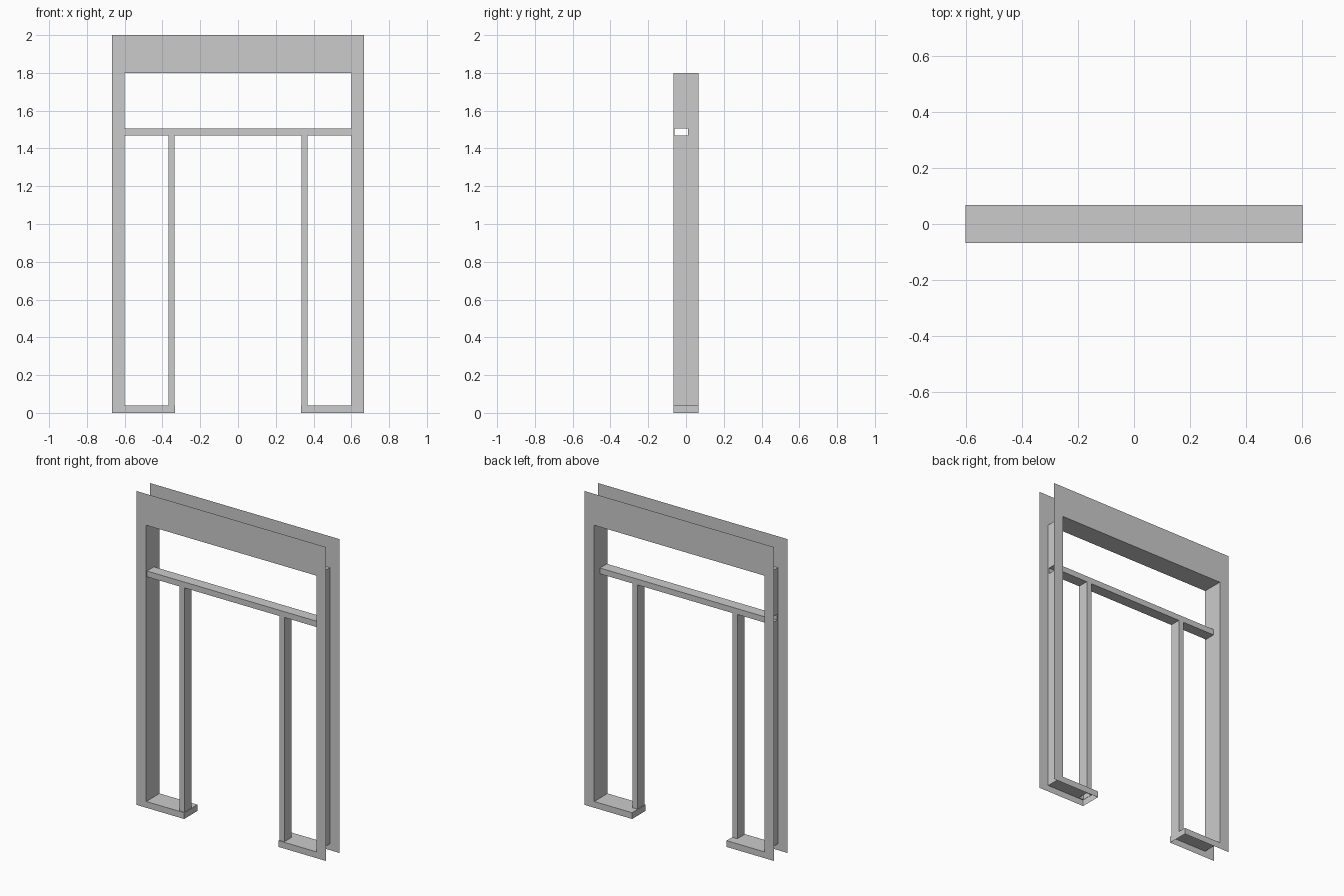
import bpy, bmesh

if "Cube" in bpy.data.objects:
    bpy.data.objects.remove(bpy.data.objects["Cube"])

D = 0.067            # half depth of the wall
W, H = 0.667, 2.0    # outer half width, height
IN, HEAD = 0.6, 1.8  # opening half width, height
SILL, END = 0.04, 0.333
BAR_Y, BAR_Z = (-0.06, 0.01), (1.469, 1.506)
POST_X = (0.335, 0.369)


def make(name, faces):
    """Build one object from a list of polygons (lists of points)."""
    bm = bmesh.new()
    for pts in faces:
        bm.faces.new([bm.verts.new(p) for p in pts])
    bmesh.ops.remove_doubles(bm, verts=bm.verts, dist=1e-5)
    me = bpy.data.meshes.new(name)
    bm.to_mesh(me)
    bm.free()
    ob = bpy.data.objects.new(name, me)
    bpy.context.collection.objects.link(ob)
    return ob


def holed(us, vs, to_point):
    """3x3 grid of quads without the centre one."""
    out = []
    for i in range(3):
        for j in range(3):
            if (i, j) != (1, 1):
                out.append([to_point(us[a], vs[b]) for a, b in
                            ((i, j), (i + 1, j), (i + 1, j + 1), (i, j + 1))])
    return out


def tube(lo, hi, axis):
    """Four sides of a box, open at both ends of the given axis."""
    a, b = [k for k in range(3) if k != axis]
    ring = [(lo[a], lo[b]), (hi[a], lo[b]), (hi[a], hi[b]), (lo[a], hi[b])]

    def pt(c, t):
        p = [0, 0, 0]
        p[a], p[b], p[axis] = c[0], c[1], t
        return tuple(p)
    quads = []
    for k in range(4):
        p, q = ring[k], ring[(k + 1) % 4]
        f = [pt(p, lo[axis]), pt(q, lo[axis]), pt(q, hi[axis]), pt(p, hi[axis])]
        quads.append(f[::-1] if axis == 1 else f)
    return quads


# Front and back wall skins
half = [(END, 0), (W, 0), (W, H)]
inner = [(IN, HEAD), (IN, SILL), (END, SILL)]
outline = half + [(-x, z) for x, z in half[::-1]] \
    + [(-x, z) for x, z in inner[::-1]] + inner
# walk order: outer right, outer left, inner left, inner right
make("front_skin", [[(x, -D, z) for x, z in outline]])
make("back_skin", [[(x, D, z) for x, z in outline[::-1]]])

# Underside of the head
make("head_soffit", [[(-IN, -D, HEAD), (-IN, D, HEAD), (IN, D, HEAD), (IN, -D, HEAD)]])

for s, side in ((-1, "left"), (1, "right")):
    # Jamb lining with the opening for the transom end
    def jamb(y, z):
        return (s * IN, y, z)
    faces = holed([-D, *BAR_Y, D], [SILL, *BAR_Z, HEAD], jamb)
    make(side + "_jamb", [f[::-1] for f in faces] if s > 0 else faces)

    # Low sill: top with the post socket, plus the end face
    def sill(x, y):
        return (s * x, y, SILL)
    faces = holed([END, *POST_X, IN], [-D, *BAR_Y, D], sill)
    faces = faces if s > 0 else [f[::-1] for f in faces]
    end = [(s * END, -D, 0), (s * END, -D, SILL), (s * END, D, SILL), (s * END, D, 0)]
    make(side + "_sill", faces + [end if s > 0 else end[::-1]])

    # Door post
    x0, x1 = sorted((s * POST_X[0], s * POST_X[1]))
    make(side + "_post", tube((x0, BAR_Y[0], SILL), (x1, BAR_Y[1], BAR_Z[0]), 2))

# Transom bar
make("transom", tube((-IN, BAR_Y[0], BAR_Z[0]), (IN, BAR_Y[1], BAR_Z[1]), 0))
